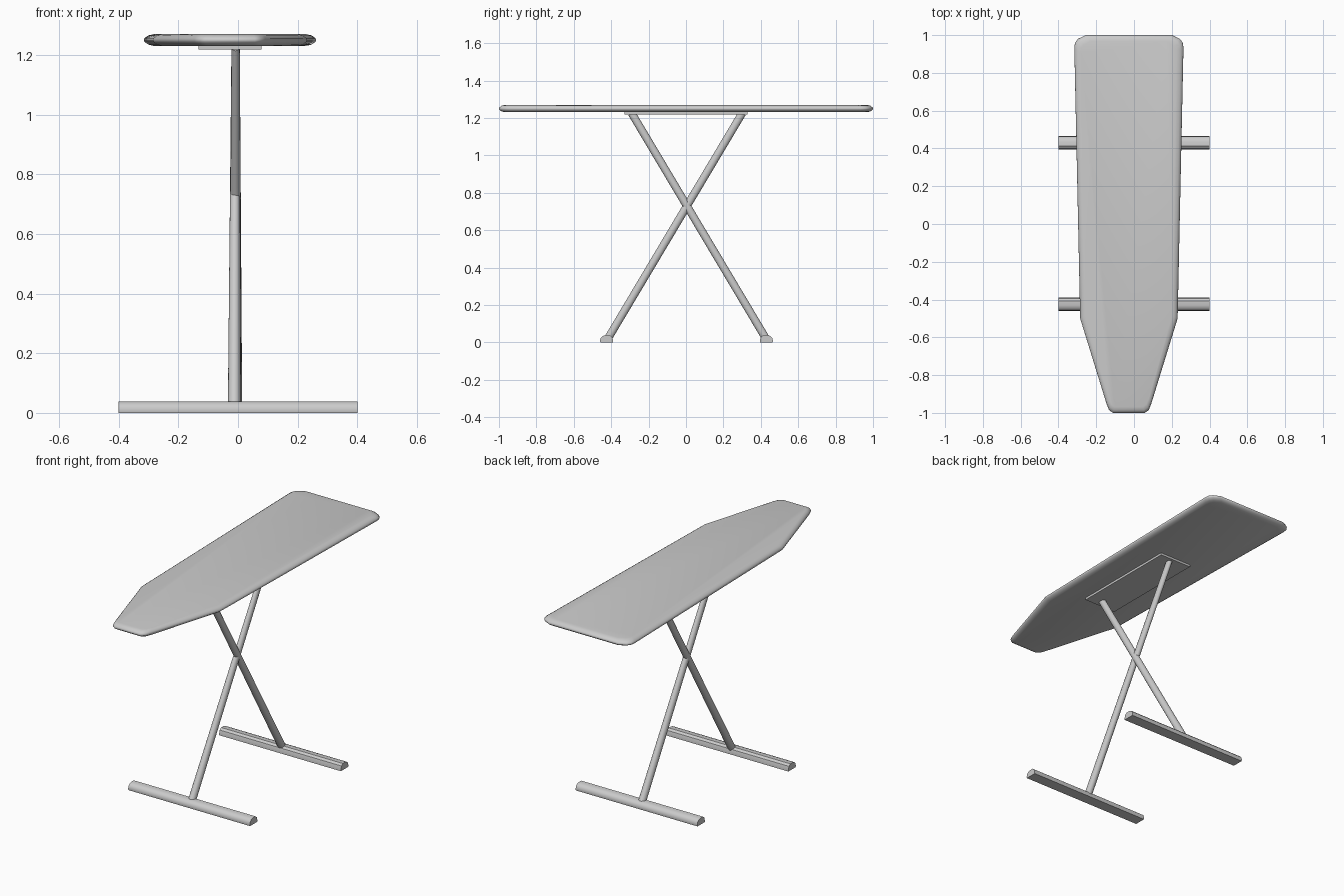
import bpy, bmesh, math
from mathutils import Vector, Matrix

cube = bpy.data.objects.get("Cube")
if cube:
    bpy.data.objects.remove(cube, do_unlink=True)

CX = -0.027  # centre line of the board

grey = bpy.data.materials.new("plain_grey")
grey.use_nodes = True
colour = (0.6, 0.6, 0.6, 1)
grey.diffuse_color = colour
grey.node_tree.nodes["Principled BSDF"].inputs["Base Color"].default_value = colour


def loft(name, rings, angle=35):
    """Skin a list of closed rings and cap both ends."""
    bm = bmesh.new()
    rows = [[bm.verts.new(p) for p in ring] for ring in rings]
    n = len(rows[0])
    for a, b in zip(rows, rows[1:]):
        for i in range(n):
            j = (i + 1) % n
            bm.faces.new((a[i], a[j], b[j], b[i]))
    bm.faces.new(rows[0][::-1])
    bm.faces.new(rows[-1])
    bmesh.ops.recalc_face_normals(bm, faces=bm.faces)
    mesh = bpy.data.meshes.new(name)
    bm.to_mesh(mesh)
    bm.free()
    mesh.materials.append(grey)
    obj = bpy.data.objects.new(name, mesh)
    bpy.context.collection.objects.link(obj)
    bpy.ops.object.select_all(action='DESELECT')
    obj.select_set(True)
    bpy.context.view_layer.objects.active = obj
    bpy.ops.object.shade_smooth_by_angle(angle=math.radians(angle))
    return obj


# Board: half outline mirrored, with a padded rounded rim
half = [(0.084, -1), (0.105, -0.985), (0.119, -0.95), (0.258, -0.5),
        (0.289, 0.935), (0.285, 0.96), (0.27, 0.98), (0.228, 1)]
outline = half + [(-x, y) for x, y in reversed(half)]
rim = [(1.231, 0.032), (1.235, 0.015), (1.244, 0.002), (1.25, 0),
       (1.257, 0.002), (1.266, 0.015), (1.27, 0.032)]
loft("board", [[(CX + x * (1 - t / 0.28), y * (1 - t), z) for x, y in outline]
               for z, t in rim], 50)

# Mounting plate below the board
plate = [(CX + sx * 0.105, sy * 0.33) for sx, sy in ((-1, -1), (1, -1), (1, 1), (-1, 1))]
loft("mounting_plate", [[(x, y, z) for x, y in plate] for z in (1.218, 1.235)])


# Crossed legs: oval tubes narrowing towards the top
def leg(name, bottom, top):
    bottom, top = Vector(bottom), Vector(top)
    across = (top - bottom).normalized().cross(Vector((1, 0, 0)))
    rings = []
    for centre, rx in ((bottom, 0.022), (top, 0.014)):
        rings.append([centre + Vector((rx * math.cos(a), 0, 0)) + across * 0.021 * math.sin(a)
                      for a in (math.tau * k / 16 for k in range(16))])
    loft(name, rings)


leg("front_foot_leg", (-0.012, -0.418, 0.02), (-0.008, 0.3, 1.225))
leg("back_foot_leg", (-0.008, 0.428, 0.02), (-0.008, -0.29, 1.225))

# Feet: bars with a flat base and a rounded outer top edge
profile = [(0.395, 0), (0.463, 0), (0.465, 0.008), (0.462, 0.023), (0.452, 0.034),
           (0.436, 0.039), (0.413, 0.039), (0.4, 0.029), (0.395, 0.012)]
for name, side, shift in (("front_foot", -1, 0.005), ("back_foot", 1, 0)):
    loft(name, [[(x, side * y + shift, z) for y, z in profile] for x in (-0.4, 0.4)])
